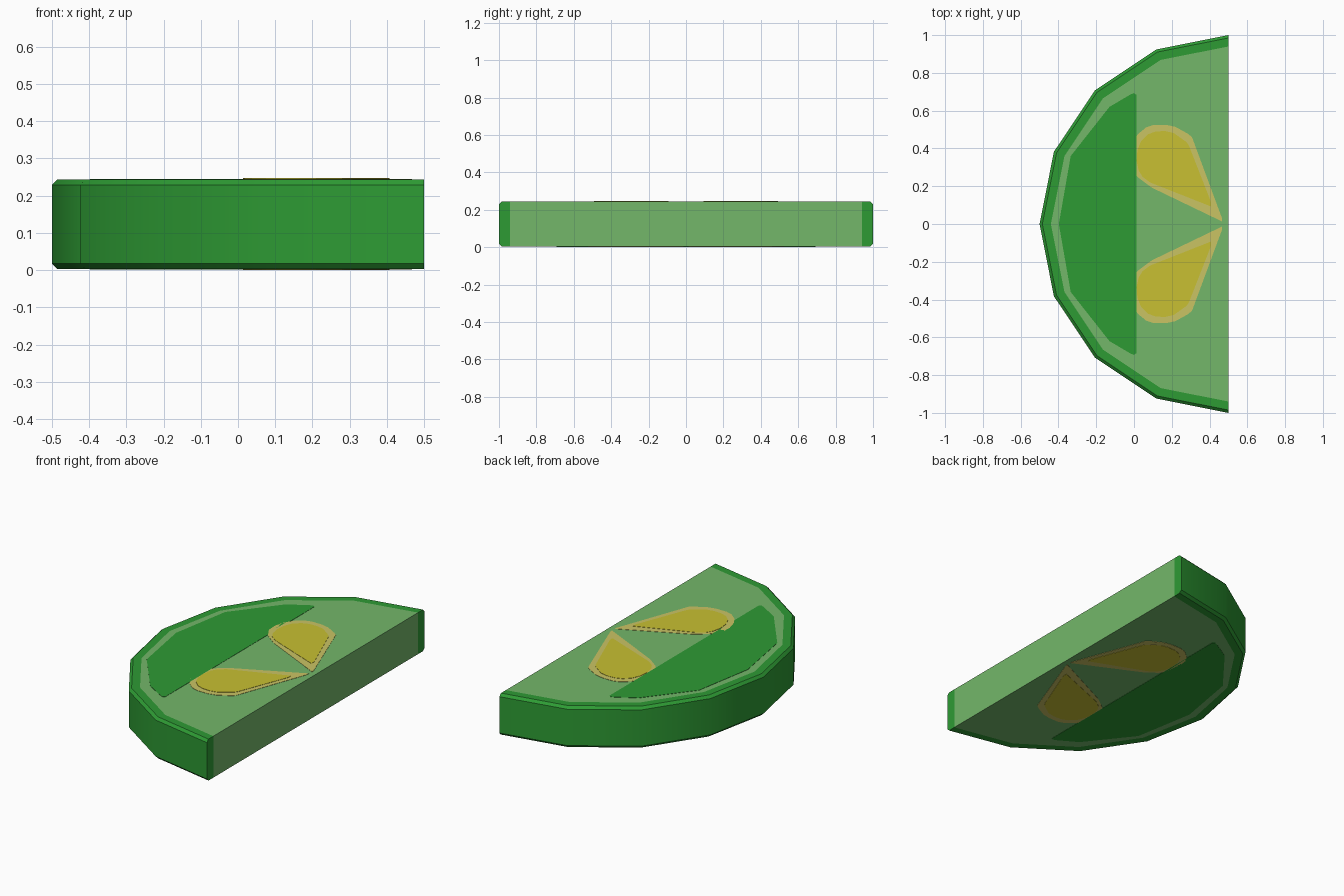
import bpy, bmesh, math

if "Cube" in bpy.data.objects:
    bpy.data.objects.remove(bpy.data.objects["Cube"])

BOTTOM, TOP = 0.003, 0.244      # body faces; thin plates fill out to 0 and 0.247
CX = 0.5                        # centre of the half circle lies on the cut


def material(name, rgb):
    m = bpy.data.materials.new(name)
    m.diffuse_color = (*rgb, 1)
    m.use_nodes = True
    m.node_tree.nodes["Principled BSDF"].inputs["Base Color"].default_value = m.diffuse_color
    return m


GREEN = material("skin green", (0.027, 0.328, 0.034))
FLESH = material("pale flesh green", (0.174, 0.474, 0.144))
HUSK = material("seed rim tan", (0.591, 0.552, 0.127))
SEED = material("seed yellow", (0.578, 0.527, 0.032))


def make_object(name, bm, mats):
    bmesh.ops.recalc_face_normals(bm, faces=bm.faces)
    me = bpy.data.meshes.new(name)
    bm.to_mesh(me)
    bm.free()
    for m in mats:
        me.materials.append(m)
    ob = bpy.data.objects.new(name, me)
    bpy.context.collection.objects.link(ob)
    return ob


# Half slice: chamfered skin swept around a half circle, flesh filling the middle
bm = bmesh.new()
profile = [(0.94, BOTTOM), (0.985, BOTTOM), (1, BOTTOM + 0.015),
           (1, TOP - 0.015), (0.985, TOP), (0.94, TOP)]
rows = []
for i in range(9):
    a = math.pi / 2 + math.pi * i / 8
    rows.append([bm.verts.new((CX + r * math.cos(a), r * math.sin(a), z)) for r, z in profile])
for a, b in zip(rows, rows[1:]):
    for j in range(5):
        bm.faces.new((a[j], a[j + 1], b[j + 1], b[j]))
for end in (rows[0], rows[-1]):
    bm.faces.new(end)
flesh = [bm.faces.new([r[0] for r in rows]),
         bm.faces.new([r[5] for r in rows]),
         bm.faces.new((rows[0][0], rows[0][5], rows[-1][5], rows[-1][0]))]
for f in flesh:
    f.material_index = 1
for f in bm.faces:
    f.smooth = True
body = make_object("half_slice", bm, [GREEN, FLESH])
body.data.set_sharp_from_angle(angle=math.radians(30))


def plates(name, outline, thick, mat):
    """Thin flat plate with this outline on both the top and the bottom face."""
    for side, z0, dz in (("top", TOP, thick), ("bottom", BOTTOM, -thick)):
        bm = bmesh.new()
        f = bm.faces.new([bm.verts.new((x, y, z0)) for x, y in outline])
        ext = bmesh.ops.extrude_face_region(bm, geom=[f], use_keep_orig=True)
        for v in ext["geom"]:
            if isinstance(v, bmesh.types.BMVert):
                v.co.z += dz
        make_object(f"{name}_{side}", bm, [mat])


# Dark crescent behind the seeds
half = [(0.012, 0.685), (0.0, 0.693), (-0.02, 0.685), (-0.13, 0.62), (-0.335, 0.36)]
plates("crescent", half + [(-0.398, 0)] + [(x, -y) for x, y in reversed(half)], 0.0015, GREEN)

# Teardrop seeds, mirrored across y = 0
rim = [(0.467, 0.013), (0.466, 0.03), (0.307, 0.46), (0.285, 0.478), (0.22, 0.514),
       (0.17, 0.525), (0.105, 0.525), (0.065, 0.512), (0.02, 0.475), (-0.01, 0.425),
       (-0.022, 0.37), (-0.02, 0.315), (0.0, 0.27), (0.03, 0.24), (0.095, 0.192)]
core = [(0.407, 0.093), (0.407, 0.118), (0.292, 0.412), (0.28, 0.432), (0.21, 0.482),
        (0.165, 0.492), (0.115, 0.49), (0.075, 0.475), (0.038, 0.44), (0.018, 0.39),
        (0.014, 0.335), (0.024, 0.285), (0.045, 0.25), (0.085, 0.22)]
for label, s in (("back", 1), ("front", -1)):
    plates(f"seed_rim_{label}", [(x, s * y) for x, y in rim], 0.0015, HUSK)
    plates(f"seed_core_{label}", [(x, s * y) for x, y in core], 0.003, SEED)
